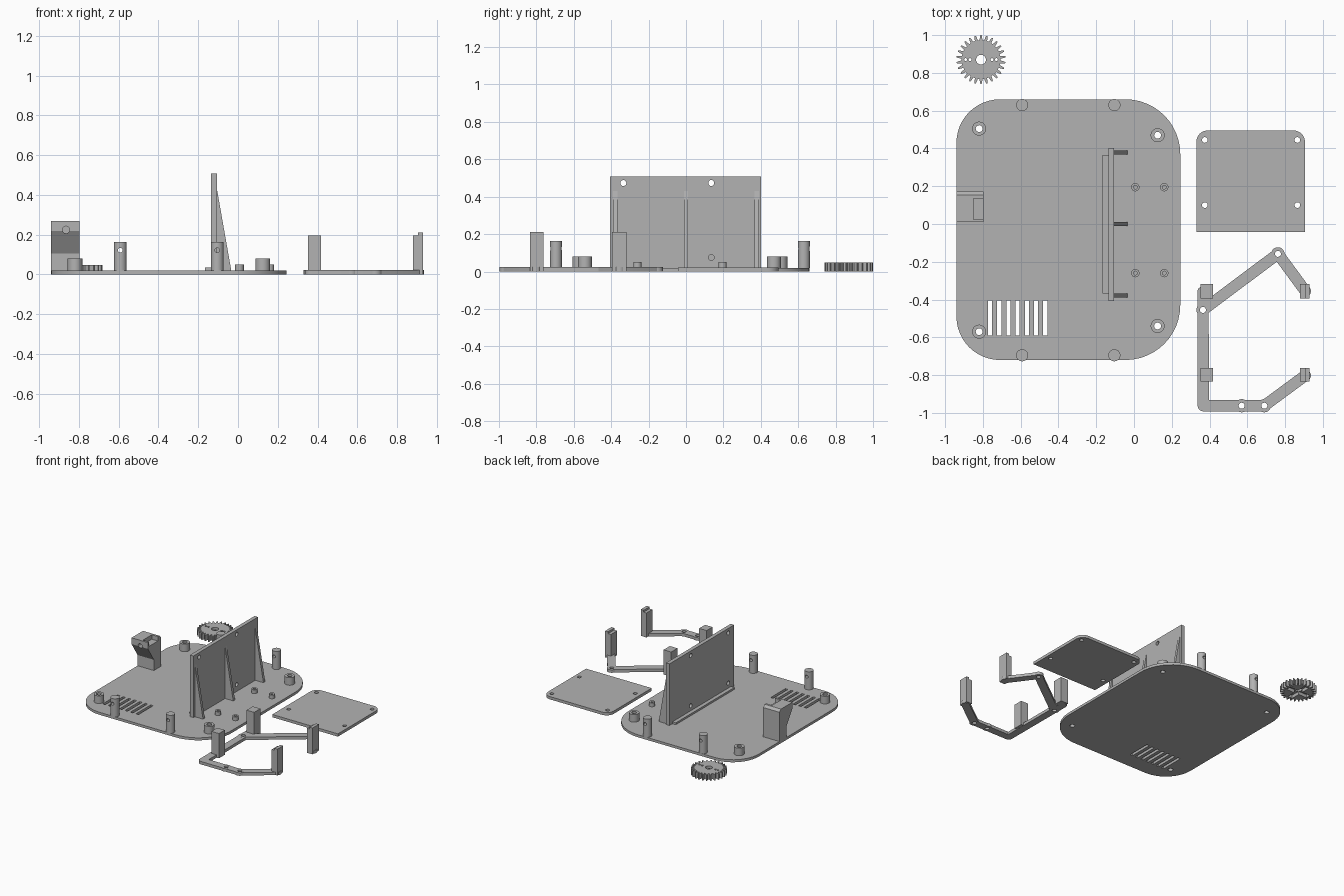
import bpy, bmesh, math
from math import pi, cos, sin

if "Cube" in bpy.data.objects:
    bpy.data.objects.remove(bpy.data.objects["Cube"])

grey = bpy.data.materials.new("plain grey")
grey.diffuse_color = (0.45, 0.45, 0.45, 1)
grey.use_nodes = True
grey.node_tree.nodes["Principled BSDF"].inputs["Base Color"].default_value = grey.diffuse_color

AXES = {"Z": lambda a, b, h: (a, b, h),
        "Y": lambda a, b, h: (a, h, b),
        "X": lambda a, b, h: (h, a, b)}


def prism(name, outlines, h0, h1, axis="Z"):
    """Extrude one or more closed outlines between h0 and h1 along an axis."""
    bm = bmesh.new()
    put = AXES[axis]
    for pts in outlines:
        low = [bm.verts.new(put(a, b, h0)) for a, b in pts]
        top = [bm.verts.new(put(a, b, h1)) for a, b in pts]
        bm.faces.new(low)
        bm.faces.new(top)
        n = len(pts)
        for i in range(n):
            j = (i + 1) % n
            bm.faces.new((low[i], low[j], top[j], top[i]))
    bmesh.ops.recalc_face_normals(bm, faces=bm.faces)
    me = bpy.data.meshes.new(name)
    bm.to_mesh(me)
    bm.free()
    me.materials.append(grey)
    ob = bpy.data.objects.new(name, me)
    bpy.context.collection.objects.link(ob)
    return ob


def arc(x, y, r, a0, a1, n=12):
    return [(x + r * cos(a0 + (a1 - a0) * i / n), y + r * sin(a0 + (a1 - a0) * i / n))
            for i in range(n + 1)]


def circle(x, y, r, n=28):
    return arc(x, y, r, 0, 2 * pi, n)[:-1]


def rect(x0, x1, y0, y1):
    return [(x0, y0), (x1, y0), (x1, y1), (x0, y1)]


def rounded(x0, x1, y0, y1, radii):
    """Rectangle with radii for bottom-left, bottom-right, top-right, top-left."""
    pts = []
    corners = [(x0, y0, 1, 1), (x1, y0, -1, 1), (x1, y1, -1, -1), (x0, y1, 1, -1)]
    for i, ((x, y, sx, sy), r) in enumerate(zip(corners, radii)):
        a = pi + i * pi / 2
        pts += arc(x + sx * r, y + sy * r, r, a, a + pi / 2) if r else [(x, y)]
    return pts


def capsule(p, q, r):
    a = math.atan2(q[1] - p[1], q[0] - p[0])
    return arc(*q, r, a - pi / 2, a + pi / 2) + arc(*p, r, a + pi / 2, a + 1.5 * pi)


def cut(ob, outlines, h0, h1, axis="Z"):
    tool = prism("cutter", outlines, h0, h1, axis)
    mod = ob.modifiers.new("cut", "BOOLEAN")
    mod.operation, mod.solver, mod.object = "DIFFERENCE", "EXACT", tool
    bpy.context.view_layer.objects.active = ob
    bpy.ops.object.modifier_apply(modifier=mod.name)
    bpy.data.objects.remove(tool)


# Base plate with screw holes and vent slots
boss_at = [(-0.82, 0.505), (-0.82, -0.57), (0.125, 0.47), (0.125, -0.54)]
base = prism("base_plate", [rounded(-0.94, 0.245, -0.72, 0.66, (0.23, 0.29, 0.29, 0.23))], 0, 0.02)
slots = [rect(x - 0.011, x + 0.011, -0.59, -0.405)
         for x in (-0.762 + 0.0487 * i for i in range(7))]
cut(base, slots + [circle(x, y, 0.018) for x, y in boss_at], -0.1, 0.1)

# Corner bosses and small standoffs
for x, y in boss_at:
    boss = prism("corner_boss", [circle(x, y, 0.037)], 0.019, 0.08)
    cut(boss, [circle(x, y, 0.018)], -0.1, 0.2)
for x in (0.007, 0.16):
    for y in (0.195, -0.26):
        stand = prism("standoff", [circle(x, y, 0.022)], 0.019, 0.05)
        cut(stand, [circle(x, y, 0.01)], 0.021, 0.2)

# Edge posts with a cross hole
for x in (-0.592, -0.104):
    for y in (0.63, -0.695):
        post = prism("edge_post", [circle(x, y, 0.032)], 0.019, 0.163)
        cut(post, [circle(x, 0.122, 0.012)], y - 0.1, y + 0.1, "Y")

# Upright wall, ledge and gussets
wall = prism("upright_wall", [rect(-0.136, -0.106, 0.01, 0.508)], -0.407, 0.402, "Y")
cut(wall, [circle(y, z, 0.016) for y in (-0.335, 0.135) for z in (0.075, 0.473)], -0.3, 0.1, "X")
prism("wall_ledge", [rect(-0.166, -0.135, 0.015, 0.035)], -0.368, 0.365, "Y")
for y in (0.378, 0.0, -0.378):
    prism("gusset", [[(-0.108, 0.015), (-0.033, 0.015), (-0.106, 0.43), (-0.108, 0.43)]],
          y - 0.011, y + 0.011, "Y")

# Bracket with overhanging head and notched top
bracket = prism("overhang_bracket", [[(0.172, 0.015), (0.172, 0.252), (0.153, 0.27), (0.01, 0.27),
                                      (0.01, 0.22), (0.085, 0.105), (0.085, 0.015)]],
                -0.94, -0.797, "X")
cut(bracket, [rect(-0.85, -0.7, 0.025, 0.135)], 0.235, 0.4)
cut(bracket, [circle(-0.865, 0.225, 0.018)], -0.1, 0.13, "Y")

# Loose cover plate
cover = prism("cover_plate", [rounded(0.33, 0.905, -0.042, 0.495, (0, 0, 0.06, 0.06))], 0, 0.022)
cut(cover, [circle(x, y, 0.015) for x in (0.375, 0.865) for y in (0.1, 0.445)], -0.1, 0.1)

# Linked frame made of round-ended bars
A, B, C, D, E = (0.365, -0.455), (0.367, -0.962), (0.57, -0.962), (0.69, -0.962), (0.907, -0.802)
F, G, H = (0.762, -0.158), (0.907, -0.355), (0.365, -0.36)
holes = [circle(x, y, 0.016) for x, y in (A, C, D, F)]
for p, q in [(H, B), (B, D), (D, E), (A, F), (F, G)]:
    bar = prism("frame_bar", [capsule(p, q, 0.03)], 0, 0.023)
    cut(bar, holes, -0.1, 0.1)
for x, y in (A, C, D, F):
    eye = prism("frame_eye", [circle(x, y, 0.035)], 0, 0.0235)
    cut(eye, [circle(x, y, 0.016)], -0.1, 0.1)

# Uprights on the frame: plain on the left, stepped on the right
for y0, y1 in ((-0.395, -0.317), (-0.835, -0.762)):
    prism("frame_upright", [rect(0.352, 0.418, 0.001, 0.197)], y0, y1, "Y")
    prism("stepped_upright", [[(0.88, 0.001), (0.93, 0.001), (0.93, 0.21), (0.905, 0.21),
                               (0.905, 0.195), (0.88, 0.195)]], y0, y1, "Y")

# Gear with a cross pocket underneath
gx, gy, teeth = -0.81, 0.87, 26
outline = []
for i in range(teeth):
    for f, r in ((-0.32, 0.103), (-0.2, 0.12), (-0.1, 0.13), (0.1, 0.13), (0.2, 0.12), (0.32, 0.103)):
        a = pi / 2 + (i + f) * 2 * pi / teeth
        outline.append((gx + r * cos(a), gy + r * sin(a)))
gear = prism("gear", [outline], 0, 0.047)
L, W = 0.092, 0.02
cross = [(L, -W), (L, W), (W, W), (W, L), (-W, L), (-W, W),
         (-L, W), (-L, -W), (-W, -W), (-W, -L), (W, -L), (W, -W)]
cut(gear, [[(gx + a, gy + b) for a, b in cross]], -0.1, 0.025)
cut(gear, [circle(gx, gy, 0.026)] +
    [circle(gx + d, gy, 0.008, 16) for d in (-0.081, -0.058, 0.058, 0.081)], -0.1, 0.1)

# Smooth the round sides, keep the edges sharp
for ob in bpy.context.scene.objects:
    ob.select_set(True)
bpy.ops.object.shade_smooth_by_angle(angle=math.radians(20))
